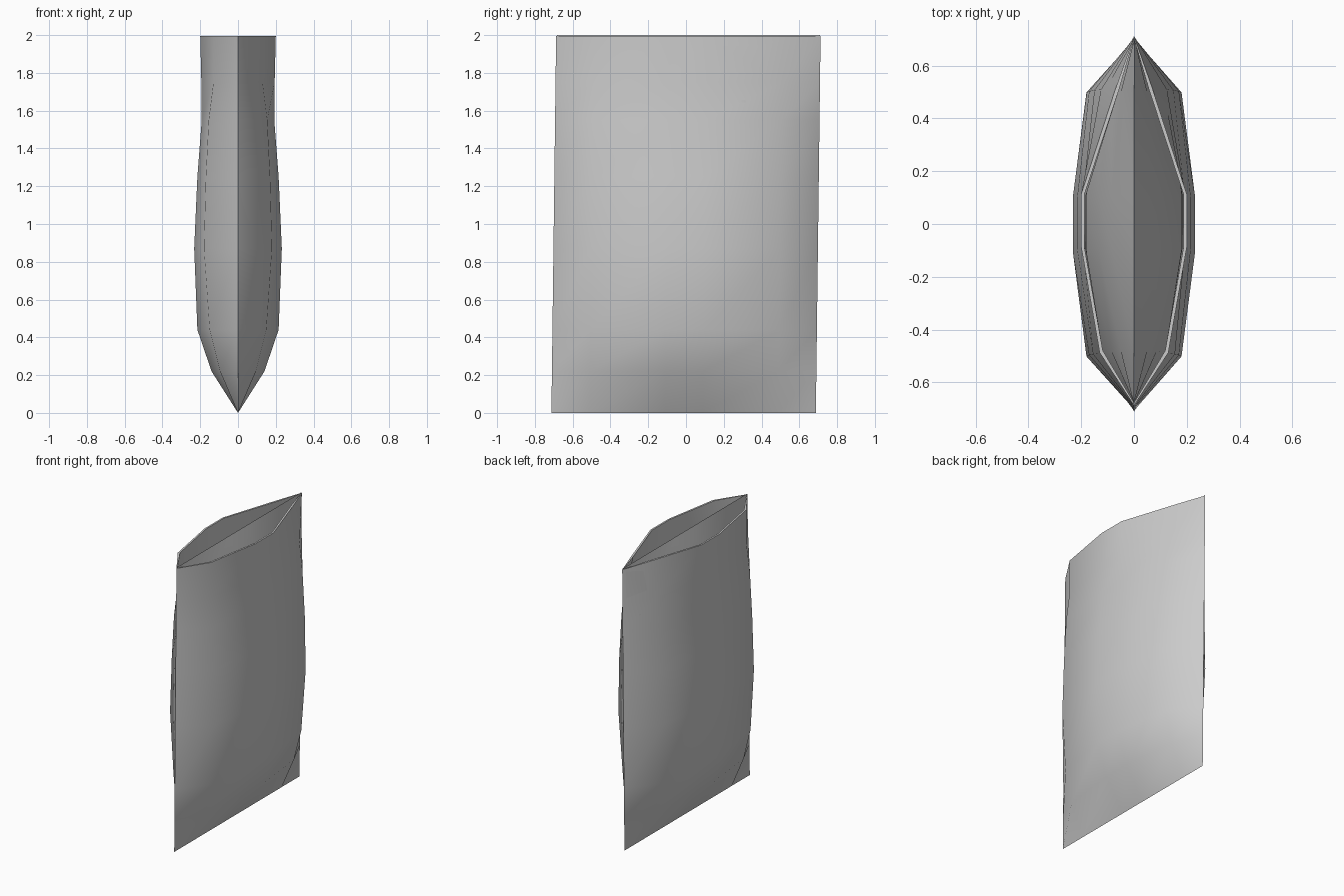
import bpy
import bmesh
import math

cube = bpy.data.objects.get("Cube")
if cube:
    bpy.data.objects.remove(cube)

grey = bpy.data.materials.new("light_grey")
colour = (0.6, 0.6, 0.6, 1)
grey.diffuse_color = colour
grey.use_nodes = True
grey.node_tree.nodes["Principled BSDF"].inputs["Base Color"].default_value = colour

COLUMNS = (-0.7, -0.5, -0.1, 0.1, 0.5, 0.7)


def loft(name, rows):
    """Loft mirrored sheets; a row is height, front, middle and back half widths, y scale."""
    bm = bmesh.new()
    for side in (1, -1):
        grid = []
        for z, front, middle, back, scale in rows:
            widths = (0, front, middle, middle, back, 0)
            lean = 0.0125 * (z - 1)
            grid.append([bm.verts.new((side * w, y * scale + lean, z))
                         for w, y in zip(widths, COLUMNS)])
        for low, high in zip(grid, grid[1:]):
            for c in range(len(COLUMNS) - 1):
                quad = [low[c], low[c + 1], high[c + 1], high[c]]
                bm.faces.new(quad if side > 0 else quad[::-1])
    bmesh.ops.remove_doubles(bm, verts=bm.verts[:], dist=0.0005)
    mesh = bpy.data.meshes.new(name)
    bm.to_mesh(mesh)
    bm.free()
    mesh.materials.append(grey)
    obj = bpy.data.objects.new(name, mesh)
    bpy.context.collection.objects.link(obj)
    bpy.ops.object.select_all(action="DESELECT")
    obj.select_set(True)
    bpy.context.view_layer.objects.active = obj
    bpy.ops.object.shade_smooth_by_angle(angle=math.radians(45))
    return obj


# Outer wall, from the flat bottom seam to the open mouth
outer = [
    (0.0, 0, 0, 0, 1),
    (0.22, 0.095, 0.14, 0.095, 1),
    (0.44, 0.15, 0.215, 0.15, 1),
    (0.87, 0.18, 0.232, 0.18, 1),
    (1.25, 0.17, 0.215, 0.17, 1),
    (1.55, 0.155, 0.192, 0.15, 1),
    (1.75, 0.13, 0.194, 0.125, 1),
    (1.995, 0.13, 0.2, 0.07, 1),
]
# Rim and lining, folding back down inside the wall
lining = [(z, f - 0.012, m - 0.012, b - 0.012, 0.985)
          for z, f, m, b, s in reversed(outer[3:])]
loft("bag_wall", outer + lining)

# Inner fold, closing to a straight ridge across the mouth
loft("inner_fold", [
    (0.87, 0.155, 0.21, 0.155, 0.98),
    (1.25, 0.13, 0.185, 0.13, 0.98),
    (1.55, 0.085, 0.135, 0.085, 0.98),
    (1.75, 0.05, 0.085, 0.05, 0.98),
    (2.0, 0, 0, 0, 0.995),
])
